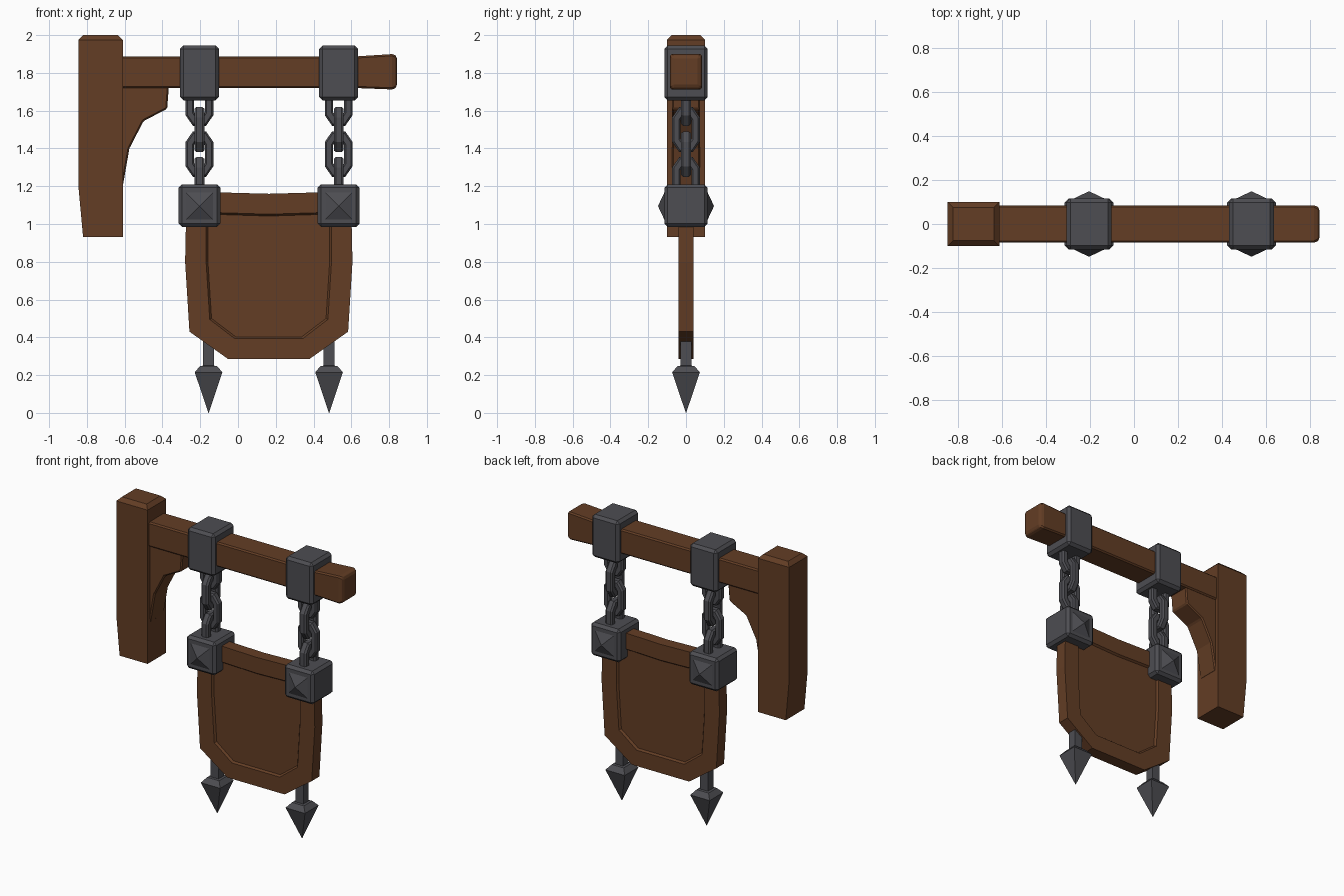
import bpy, bmesh

if "Cube" in bpy.data.objects:
    bpy.data.objects.remove(bpy.data.objects["Cube"])


def material(name, rgb):
    m = bpy.data.materials.new(name)
    m.diffuse_color = (*rgb, 1)
    m.use_nodes = True
    m.node_tree.nodes["Principled BSDF"].inputs["Base Color"].default_value = m.diffuse_color
    return m


WOOD = material("brown wood", (0.125, 0.047, 0.018))
IRON = material("dark iron", (0.075, 0.075, 0.085))


def loft(name, rings, mat, bevel=0.0, closed=False):
    """Skin a list of equal-length point rings; cap the ends or close the loop."""
    bm = bmesh.new()
    vs = [[bm.verts.new(p) for p in r] for r in rings]
    n = len(vs[0])
    pairs = list(zip(vs, vs[1:])) + ([(vs[-1], vs[0])] if closed else [])
    for a, b in pairs:
        for i in range(n):
            j = (i + 1) % n
            bm.faces.new((a[i], a[j], b[j], b[i]))
    if not closed:
        bm.faces.new(vs[0])
        bm.faces.new(vs[-1])
    bmesh.ops.remove_doubles(bm, verts=bm.verts, dist=1e-5)
    bmesh.ops.recalc_face_normals(bm, faces=bm.faces)
    me = bpy.data.meshes.new(name)
    bm.to_mesh(me)
    bm.free()
    me.materials.append(mat)
    ob = bpy.data.objects.new(name, me)
    bpy.context.collection.objects.link(ob)
    if bevel:
        mod = ob.modifiers.new("bevel", 'BEVEL')
        mod.width, mod.segments = bevel, 1
        mod.limit_method, mod.angle_limit = 'ANGLE', 0.6
    return ob


def rect_z(x0, x1, hy, z):
    return [(x0, -hy, z), (x1, -hy, z), (x1, hy, z), (x0, hy, z)]


def rect_x(x, hy, z0, z1):
    return [(x, -hy, z0), (x, hy, z0), (x, hy, z1), (x, -hy, z1)]


def square_y(x, y, z, h):
    return [(x - h, y, z - h), (x + h, y, z - h), (x + h, y, z + h), (x - h, y, z + h)]


def at_y(pts, y):
    return [(x, y, z) for x, z in pts]


def box(name, cx, hx, hy, z0, z1, mat, bevel):
    return loft(name, [rect_z(cx - hx, cx + hx, hy, z) for z in (z0, z1)], mat, bevel)


# wall post, tapered at the foot and chamfered on top
loft("post", [rect_z(-0.82, -0.61, 0.1, 0.93), rect_z(-0.845, -0.61, 0.1, 1.2),
              rect_z(-0.845, -0.61, 0.1, 1.975), rect_z(-0.82, -0.635, 0.075, 2.0)], WOOD)

# beam with flared, chamfered end
loft("beam", [rect_x(-0.63, 0.085, 1.72, 1.887), rect_x(0.62, 0.085, 1.72, 1.887),
              rect_x(0.825, 0.085, 1.712, 1.9), rect_x(0.842, 0.07, 1.73, 1.885)], WOOD, 0.009)

# curved support bracket
arch = [(-0.63, 1.74), (-0.365, 1.74), (-0.375, 1.61), (-0.5, 1.545),
        (-0.575, 1.4), (-0.61, 1.2), (-0.63, 1.2)]
loft("bracket", [at_y(arch, -0.075), at_y(arch, 0.075)], WOOD, 0.008)

# sign board with a recessed panel on both sides
CX = 0.163


def mirrored(half):
    """Right half outline (first point on the axis) to a full ring."""
    return [(CX + x, z) for x, z in half] + [(CX - x, z) for x, z in half[:0:-1]]


rim = mirrored([(0, 1.16), (0.435, 1.172), (0.443, 0.8), (0.42, 0.43), (0.215, 0.285)])
lip = mirrored([(0, 1.052), (0.332, 1.062), (0.332, 0.8), (0.313, 0.495), (0.18, 0.393)])
panel = mirrored([(0, 1.042), (0.322, 1.052), (0.322, 0.8), (0.303, 0.5), (0.175, 0.403)])
loft("sign_board", [at_y(panel, -0.028), at_y(lip, -0.041), at_y(rim, -0.041),
                    at_y(rim, 0.041), at_y(lip, 0.041), at_y(panel, 0.028)], WOOD)

# chain link: octagonal loop with a chamfered bar section
OUTER = [(0.035, 0.12), (0.073, 0.065), (0.073, -0.065), (0.035, -0.12),
         (-0.035, -0.12), (-0.073, -0.065), (-0.073, 0.065), (-0.035, 0.12)]
INNER = [(0.014, 0.07), (0.029, 0.048), (0.029, -0.048), (0.014, -0.07),
         (-0.014, -0.07), (-0.029, -0.048), (-0.029, 0.048), (-0.014, 0.07)]
SECTION = [(0, -0.015), (0.2, -0.026), (0.8, -0.026), (1, -0.015),
           (1, 0.015), (0.8, 0.026), (0.2, 0.026), (0, 0.015)]


def link(name, cx, cz, turned):
    rings = []
    for t, d in SECTION:
        ring = []
        for (ax, az), (bx, bz) in zip(INNER, OUTER):
            w, z = ax + (bx - ax) * t, cz + az + (bz - az) * t
            ring.append((cx + d, w, z) if turned else (cx + w, d, z))
        rings.append(ring)
    loft(name, rings, IRON, closed=True)


for side, cx in (("left", -0.204), ("right", 0.533)):
    # iron band round the beam
    box(f"beam_band_{side}", cx, 0.103, 0.115, 1.655, 1.945, IRON, 0.018)
    # hanging chain
    for i, z in enumerate((1.64, 1.5, 1.37, 1.235)):
        link(f"chain_link_{side}_{i + 1}", cx, z, i % 2 == 1)
    # clamp block with a pyramid stud front and back
    box(f"clamp_{side}", cx, 0.111, 0.115, 0.985, 1.21, IRON, 0.018)
    for face, s in (("front", -1), ("back", 1)):
        loft(f"stud_{side}_{face}", [square_y(cx, s * 0.113, 1.095, 0.075),
                                     square_y(cx, s * 0.148, 1.095, 0.001)], IRON)

# spikes below the board
for side, s in (("left", -1), ("right", 1)):
    cx = CX + s * 0.319
    rings = [rect_z(cx - h, cx + h, h, z) for h, z in
             ((0.001, 0.0), (0.073, 0.215), (0.045, 0.248), (0.029, 0.25), (0.029, 0.42))]
    loft(f"spike_{side}", rings, IRON)
